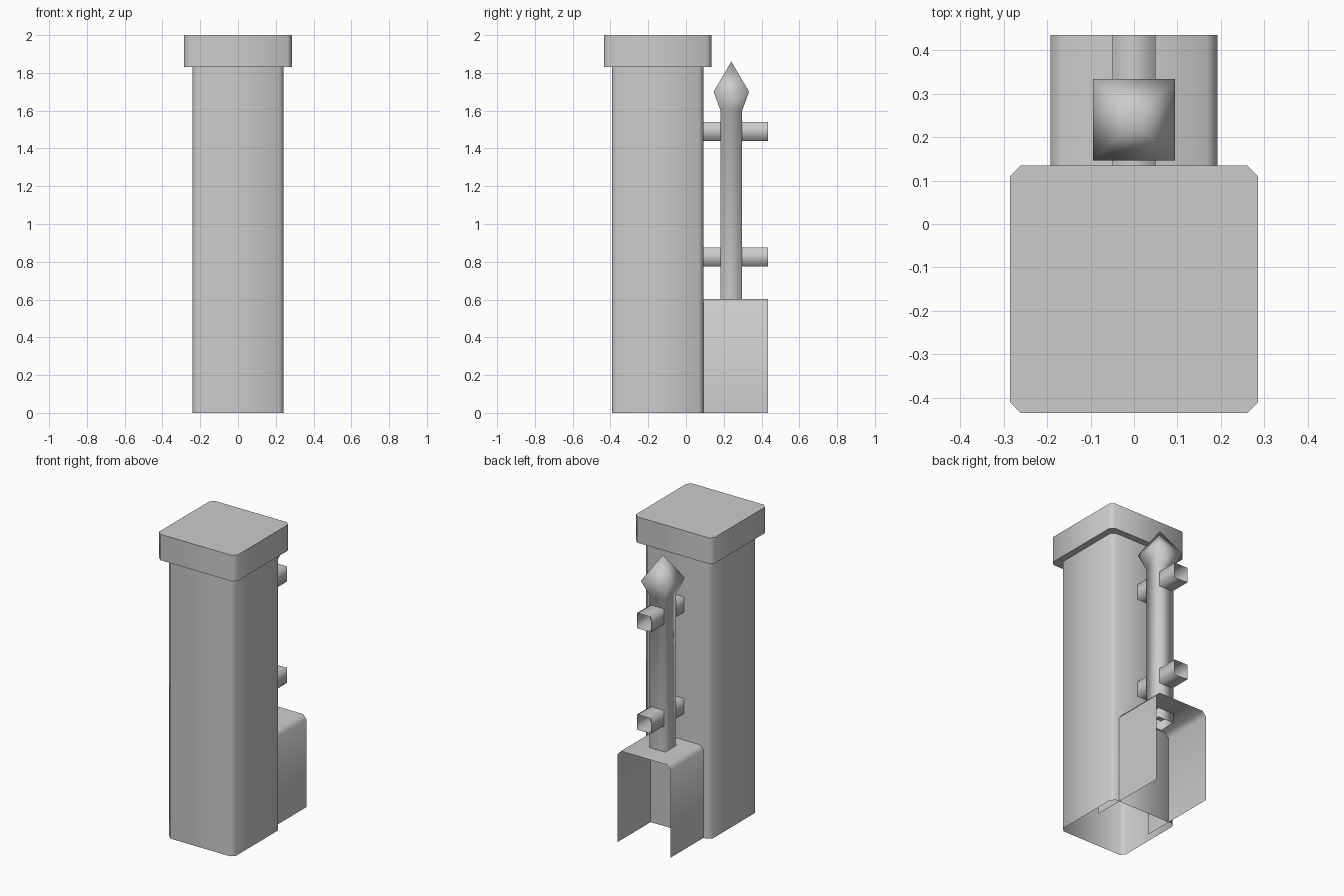
import bpy, bmesh, math

if "Cube" in bpy.data.objects:
    bpy.data.objects.remove(bpy.data.objects["Cube"])


def make_object(name, rings, closed=True, cap_end=False, angle=None):
    """Skin a list of matching point rings into one open or capped shell."""
    bm = bmesh.new()
    loops = [[bm.verts.new(p) for p in ring] for ring in rings]
    n = len(loops[0])
    for a, b in zip(loops, loops[1:]):
        for i in range(n if closed else n - 1):
            j = (i + 1) % n
            bm.faces.new((a[i], a[j], b[j], b[i]))
    if cap_end:
        bm.faces.new(loops[-1])
    bmesh.ops.remove_doubles(bm, verts=bm.verts, dist=1e-4)
    bmesh.ops.recalc_face_normals(bm, faces=bm.faces)
    mesh = bpy.data.meshes.new(name)
    bm.to_mesh(mesh)
    bm.free()
    obj = bpy.data.objects.new(name, mesh)
    bpy.context.collection.objects.link(obj)
    bpy.ops.object.select_all(action='DESELECT')
    obj.select_set(True)
    bpy.context.view_layer.objects.active = obj
    if angle is None:
        bpy.ops.object.shade_smooth()
    else:
        bpy.ops.object.shade_smooth_by_angle(angle=math.radians(angle))
    return obj


def chamfered(half, c, yc, z):
    """Square ring with cut corners."""
    h, k = half, half - c
    pts = [(h, -k), (h, k), (k, h), (-k, h), (-h, k), (-h, -k), (-k, -h), (k, -h)]
    return [(x, y + yc, z) for x, y in pts]


def square(half, yc, z):
    return [(x * half, yc + y * half, z) for x, y in ((1, -1), (1, 1), (-1, 1), (-1, -1))]


# Pillar with overhanging cap, open underneath
PY = -0.15
make_object("pillar", [
    chamfered(0.242, 0.025, PY, 0.0),
    chamfered(0.242, 0.025, PY, 1.83),
    chamfered(0.285, 0.025, PY, 1.83),
    chamfered(0.285, 0.025, PY, 2.0)], cap_end=True, angle=50)

# Low wall: inverted channel running into the pillar
Y0, Y1 = -0.10, 0.435
profile = [(-0.192, 0), (-0.192, 0.575), (-0.167, 0.603),
           (0.167, 0.603), (0.192, 0.575), (0.192, 0)]
make_object("low_wall", [[(x, y, z) for x, z in profile] for y in (Y0, Y1)],
            closed=False, angle=55)

# Two square rails, open at the ends
for name, zc in (("lower_rail", 0.825), ("upper_rail", 1.49)):
    make_object(name, [[(x * 0.05, y, zc + z * 0.05)
                        for x, z in ((1, -1), (1, 1), (-1, 1), (-1, -1))]
                       for y in (Y0, Y1)])

# Square picket with a spear point
KY = 0.24
make_object("picket", [square(h, KY, z) for h, z in
                       ((0.057, 0.54), (0.057, 1.60), (0.094, 1.70), (0.0, 1.86))])
